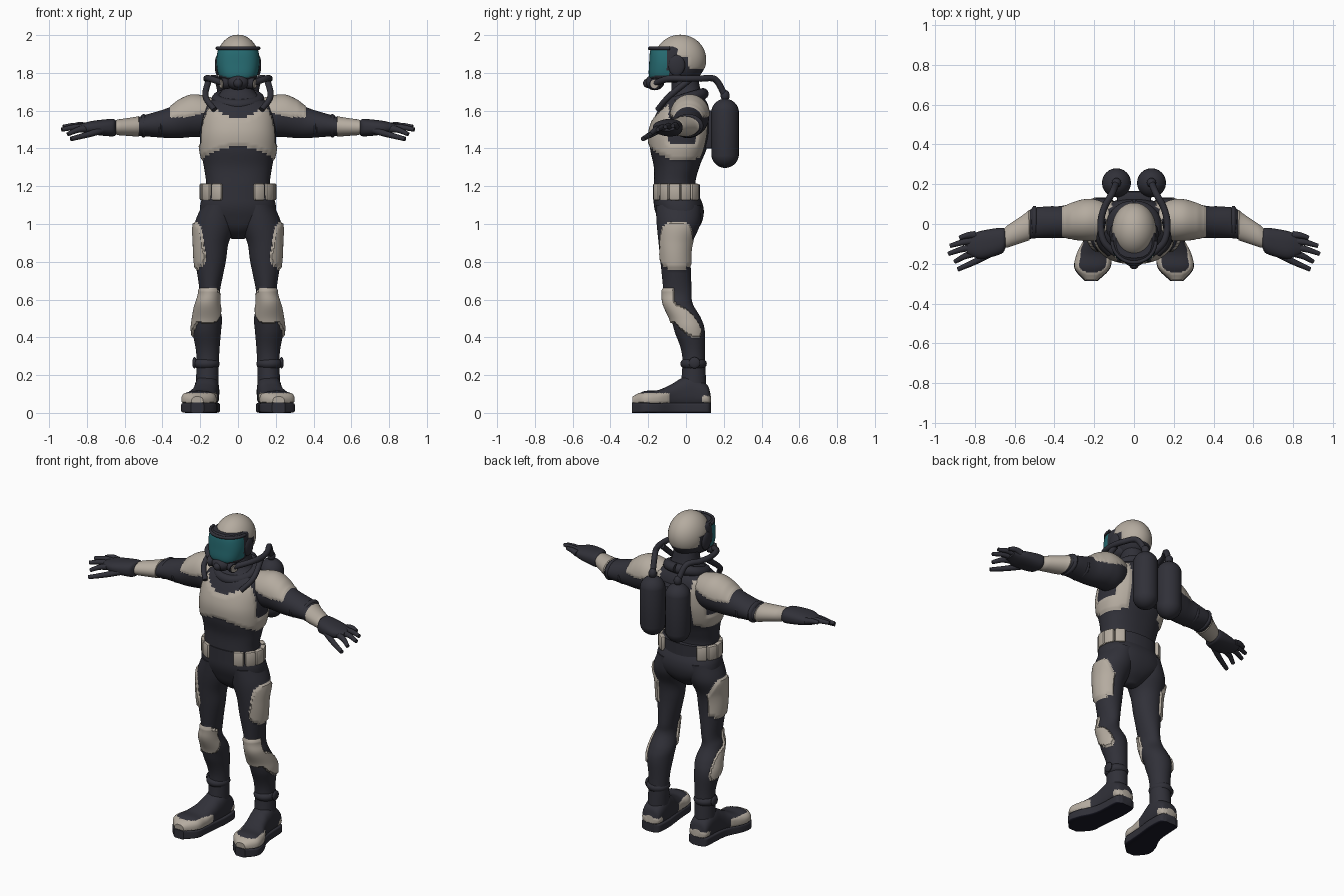
import bpy, bmesh, math
from mathutils import Vector, Matrix

cube = bpy.data.objects.get("Cube")
if cube:
    bpy.data.objects.remove(cube, do_unlink=True)


def material(name, red, green, blue):
    mat = bpy.data.materials.new(name)
    mat.use_nodes = True
    mat.diffuse_color = (red, green, blue, 1)
    shader = next(node for node in mat.node_tree.nodes if node.type == "BSDF_PRINCIPLED")
    shader.inputs["Base Color"].default_value = mat.diffuse_color
    shader.inputs["Roughness"].default_value = .7
    return mat


MATERIALS = [material("dark suit", .03, .03, .04), material("beige armour", .46, .41, .35),
             material("teal visor", .02, .15, .17), material("black sole", .01, .01, .02)]
SUIT, ARMOUR, VISOR, SOLE = range(len(MATERIALS))
X, Y, Z = range(3)


def finish(bm, name, mirror=False, rule=None, raised=0, colour=SUIT):
    """Make an object of the mesh, painting faces by rule and raising the armour plates."""
    bmesh.ops.recalc_face_normals(bm, faces=bm.faces)
    bm.normal_update()
    for face in bm.faces:
        face.smooth = True
        face.material_index = rule(face.calc_center_median(), face.normal) if rule else colour
    plate = [v for v in bm.verts if all(face.material_index == ARMOUR for face in v.link_faces)]
    for vert, shift in [(v, v.normal * raised) for v in plate]:
        vert.co += shift
    mesh = bpy.data.meshes.new(name)
    bm.to_mesh(mesh)
    bm.free()
    mesh.set_sharp_from_angle(angle=math.radians(40))
    for mat in MATERIALS:
        mesh.materials.append(mat)
    obj = bpy.data.objects.new(name, mesh)
    bpy.context.collection.objects.link(obj)
    if mirror:
        obj.modifiers.new("Mirror", "MIRROR").use_mirror_merge = False


def spline(points, steps):
    """Smooth curve through vectors of any length."""
    p = [Vector(point) for point in points]
    p = [2 * p[0] - p[1]] + p + [2 * p[-1] - p[-2]]
    curve = []
    for before, start, end, after in zip(p, p[1:], p[2:], p[3:]):
        for step in range(steps):
            t = step / steps
            leave, arrive = (end - before) / 2, (after - start) / 2
            curve.append(start + leave * t + (3 * (end - start) - 2 * leave - arrive) * t ** 2
                         + (2 * (start - end) + leave + arrive) * t ** 3)
    return curve + [p[-2]]


def skin(rings):
    bm = bmesh.new()
    loops = [[bm.verts.new(co) for co in points] for points in rings]
    for low, high in zip(loops, loops[1:]):
        for i in range(len(low)):
            bm.faces.new((low[i - 1], low[i], high[i], high[i - 1]))
    bm.faces.new(loops[0])
    bm.faces.new(loops[-1])
    return bm


def ring(x=0, y=0, z=0, wide=0, thick=0):
    return x, y, z, wide, thick


def loft(name, axis, rings, power=2, steps=8, sides=72, **paint):
    """Skin smooth superellipse sections that lie square to an axis."""
    def bend(value):
        return math.copysign(abs(value) ** (2 / power), value)
    sections = []
    for row in spline(rings, steps):
        points = []
        for side in range(sides):
            turn = math.tau * side / sides
            offset = [row[3] * bend(math.cos(turn)), row[4] * bend(math.sin(turn))]
            offset.insert(axis, 0)
            points.append(Vector(row[:3]) + Vector(offset))
        sections.append(points)
    finish(skin(sections), name, **paint)


def tube(name, points, start, end, sides=14, **paint):
    path = spline(points, steps=7)
    sections = []
    for i, centre in enumerate(path):
        along = path[min(i + 1, len(path) - 1)] - path[max(i - 1, 0)]
        across = along.cross(Vector((.1, .2, 1))).normalized()
        up = along.cross(across).normalized()
        radius = start + (end - start) * i / (len(path) - 1)
        turns = [math.tau * side / sides for side in range(sides)]
        sections.append([centre + radius * (across * math.cos(t) + up * math.sin(t)) for t in turns])
    finish(skin(sections), name, **paint)


def ball(name, centre, radii, stretch=0, detail=24, **paint):
    """Ellipsoid, or a capsule when its halves are pulled apart."""
    bm = bmesh.new()
    bmesh.ops.create_uvsphere(bm, u_segments=detail, v_segments=detail, radius=1,
                              matrix=Matrix.Diagonal((*radii, 1)))
    for vert in bm.verts:
        if abs(vert.co.z) > radii[Z] / detail:
            vert.co.z += math.copysign(stretch, vert.co.z)
        vert.co += Vector(centre)
    finish(bm, name, **paint)


def box(name, centre, size, turn=0, **paint):
    bm = bmesh.new()
    bmesh.ops.create_cube(bm, size=1, matrix=Matrix.Translation(centre)
                          @ Matrix.Rotation(turn, 4, "Z") @ Matrix.Diagonal((*size, 1)))
    bmesh.ops.bevel(bm, geom=bm.edges[:], offset=.01, segments=2, affect="EDGES", profile=.5)
    finish(bm, name, **paint)


def arc(y, z, wide, deep, span, dip=0):
    """Points curving round the front, lower in the middle by the dip."""
    turns = [math.radians(span) * step / 6 for step in range(-6, 7)]
    return [(wide * math.sin(t), y - deep * math.cos(t), z - dip * math.cos(t)) for t in turns]


def inside(u, v, half_u, half_v, power=4):
    return abs(u / half_u) ** power + abs(v / half_v) ** power < 1


# Torso with the painted vest
def vest(c, n):
    side = abs(c.x) / .2
    if c.y < -.09:
        return int(1.41 - .07 * side ** 2 < c.z < min(1.56 + .16 * side ** 2, 1.64))
    if c.y < .05:
        return int(1.34 < c.z < 1.42)
    return int(side > .55 and 1.35 < c.z < 1.64)


loft("torso", Z, [
    ring(z=.92, y=-.03, wide=.03, thick=.03), ring(z=.97, y=-.03, wide=.11, thick=.09),
    ring(z=1.03, y=-.03, wide=.19, thick=.12), ring(z=1.1, y=-.04, wide=.2, thick=.13),
    ring(z=1.2, y=-.06, wide=.17, thick=.11), ring(z=1.3, y=-.05, wide=.18, thick=.12),
    ring(z=1.4, y=-.04, wide=.2, thick=.15), ring(z=1.5, y=-.03, wide=.2, thick=.16),
    ring(z=1.62, y=-.01, wide=.18, thick=.13), ring(z=1.7, wide=.09, thick=.08),
    ring(z=1.8, y=-.01, wide=.07, thick=.07)], power=2.3, sides=96, rule=vest, raised=.007)
tube("collar", arc(y=-.01, z=1.66, wide=.11, deep=.1, span=180, dip=.03), start=.03, end=.03)

# Belt and pouches
loft("belt", Z, [ring(z=z, y=-.05, wide=.18, thick=.125) for z in (1.13, 1.21)], power=2.2)
for count in range(5):
    angle = math.radians(36 + 24 * count)
    across, back = math.sin(angle), -math.cos(angle)
    box(f"belt_pouches_{count + 1}", (.187 * across, .13 * back - .045, 1.17), (.06, .03, .09),
        turn=math.atan2(across * .7, -back), mirror=True, colour=ARMOUR)


# Legs with thigh, knee and calf plates
def leg_plates(c, n):
    thigh = n.x > .3 and inside(c.y + .05, c.z - .885, .085, .125)
    knee = n.y < -.15 and inside(c.x - .16, c.z - .57, .065, .095)
    calf = n.x > .25 and inside(c.y + .6 * (c.z - .485), c.z - .485, .06, .09, power=2)
    return int(thigh or knee or calf)


loft("legs", Z, [
    ring(x=.1, y=-.04, z=1.1, wide=.09, thick=.12), ring(x=.12, y=-.04, z=1, wide=.11, thick=.115),
    ring(x=.14, y=-.055, z=.9, wide=.09, thick=.09), ring(x=.145, y=-.055, z=.8, wide=.08, thick=.08),
    ring(x=.15, y=-.045, z=.65, wide=.055, thick=.075), ring(x=.16, y=-.04, z=.58, wide=.06, thick=.075),
    ring(x=.16, y=0, z=.5, wide=.075, thick=.08), ring(x=.165, y=.02, z=.43, wide=.075, thick=.08),
    ring(x=.16, y=.04, z=.3, wide=.06, thick=.06), ring(x=.165, y=.04, z=.1, wide=.06, thick=.07)],
    steps=10, sides=80, mirror=True, rule=leg_plates, raised=.01)
ball("boot_cuffs", (.165, .04, .26), (.068, .07, .04), mirror=True)
ball("ankle_buckles", (.23, .045, .265), (.012, .03, .03), mirror=True)


# Boots, with soles that follow the same outline
def boot_caps(c, n):
    return int(c.y < -.09 and .053 < c.z < .105 or c.y > .08 and .055 < c.z < .09)


boot = [ring(x=.165, y=.13, z=.07, wide=.03, thick=.03), ring(x=.165, y=.11, z=.09, wide=.06, thick=.06),
        ring(x=.165, y=.03, z=.11, wide=.066, thick=.09), ring(x=.17, y=-.03, z=.1, wide=.066, thick=.08),
        ring(x=.18, y=-.08, z=.085, wide=.07, thick=.065), ring(x=.2, y=-.15, z=.07, wide=.085, thick=.05),
        ring(x=.21, y=-.22, z=.07, wide=.085, thick=.045), ring(x=.215, y=-.28, z=.06, wide=.03, thick=.025)]
loft("boots", Y, boot, power=2.5, mirror=True, rule=boot_caps, raised=.003)
loft("boot_soles", Y, [ring(x, y * 1.02, .027, wide + .004, .027) for x, y, z, wide, thick in boot],
     power=7, mirror=True, rule=lambda c, n: SOLE if n.z < -.6 else SUIT)


# Arms with shoulder and forearm plates
def arm_plates(c, n):
    shoulder = c.x < .365 and c.z > 1.565 + max(.27 - c.x, 0) / 4
    return int(shoulder or .525 < c.x < .655)


loft("arms", X, [
    ring(x=.12, y=.015, z=1.57, wide=.08, thick=.09), ring(x=.19, y=.02, z=1.57, wide=.1, thick=.107),
    ring(x=.25, y=.02, z=1.57, wide=.1, thick=.11), ring(x=.31, y=.015, z=1.555, wide=.09, thick=.1),
    ring(x=.37, y=.01, z=1.535, wide=.08, thick=.08), ring(x=.5, y=.005, z=1.52, wide=.077, thick=.055),
    ring(x=.55, y=-.02, z=1.515, wide=.065, thick=.046), ring(x=.7, y=-.095, z=1.51, wide=.04, thick=.03)],
    steps=10, mirror=True, rule=arm_plates, raised=.005)
for count, x in enumerate((.41, .5)):
    ball(f"sleeve_folds_{count + 1}", (x, .01, 1.52), (.025, .082, .062), mirror=True)

# Gloves with fanned fingers
loft("gloves", X, [
    ring(x=.645, y=-.075, z=1.51, wide=.046, thick=.038), ring(x=.67, y=-.085, z=1.51, wide=.066, thick=.046),
    ring(x=.77, y=-.105, z=1.51, wide=.07, thick=.036), ring(x=.84, y=-.105, z=1.51, wide=.045, thick=.018)],
    power=2.4, mirror=True)
for count, finger in enumerate(("little", "ring", "middle", "index")):
    root = Vector((.8, -.055 - .03 * count, 1.515 - .003 * count))
    tip = Vector((.935 - .02 * (count - 1.7) ** 2, -.07 - .04 * count, 1.52 - .005 * count ** 2))
    knuckle = (root + tip) / 2 + Vector((0, .005, .007))
    tube(f"{finger}_fingers", (root, knuckle, tip), start=.02, end=.011, mirror=True)
tube("thumbs", [(.71, -.14, 1.5), (.79, -.185, 1.475), (.885, -.228, 1.45)], start=.02, end=.012, mirror=True)


# Helmet and visor
def helmet_shell(c, n):
    edge = 1.93 if c.y < -.09 else 1.885 if c.y < .015 else 1.82
    return int(c.z > edge)


def visor_glass(c, n):
    lower = 1.775 + max(abs(c.x) - .05, 0) / 4
    return VISOR if c.y < -.095 and lower < c.z < 1.925 else SUIT


ball("helmet", (0, -.03, 1.87), (.11, .135, .13), detail=80, rule=helmet_shell, raised=.002)
loft("visor", Z, [
    ring(y=-.09, z=1.75, wide=.07, thick=.075), ring(y=-.09, z=1.78, wide=.1, thick=.105),
    ring(y=-.085, z=1.85, wide=.114, thick=.11), ring(y=-.085, z=1.92, wide=.107, thick=.104),
    ring(y=-.085, z=1.94, wide=.09, thick=.085)], power=2.6, sides=80, rule=visor_glass)
tube("visor_brow", arc(y=-.085, z=1.93, wide=.11, deep=.108, span=90), start=.009, end=.009)
ball("ear_covers", (.107, -.05, 1.84), (.016, .045, .055), mirror=True)

# Breathing mask with rimmed filters
ball("mask_body", (0, -.165, 1.75), (.058, .05, .042))
ball("mask_valve", (0, -.205, 1.745), (.024, .022, .024))
for part, radius, ends, colour in (("filters", .031, (.05, .088), SUIT), ("rims", .023, (.08, .093), ARMOUR)):
    tube(f"mask_{part}", [(x, -.13 - .4 * x, 1.755 - .15 * x) for x in ends], radius, radius,
         mirror=True, colour=colour)

# Air tanks, valves, back bracket and hoses
ball("air_tanks", (.088, .207, 1.48), (.073, .073, .073), stretch=.11, mirror=True)
ball("tank_valves", (.088, .207, 1.68), (.024, .024, .03), mirror=True)
box("tank_bracket", (0, .13, 1.5), (.17, .07, .2))
tube("air_hoses", [(.075, -.165, 1.745), (.15, -.09, 1.77), (.167, 0, 1.77), (.15, .08, 1.77),
                   (.11, .155, 1.765), (.088, .207, 1.68)], start=.017, end=.017, mirror=True)
tube("chest_hoses", [(.155, .02, 1.765), (.172, -.09, 1.675), (.125, -.15, 1.605)],
     start=.017, end=.015, mirror=True)
